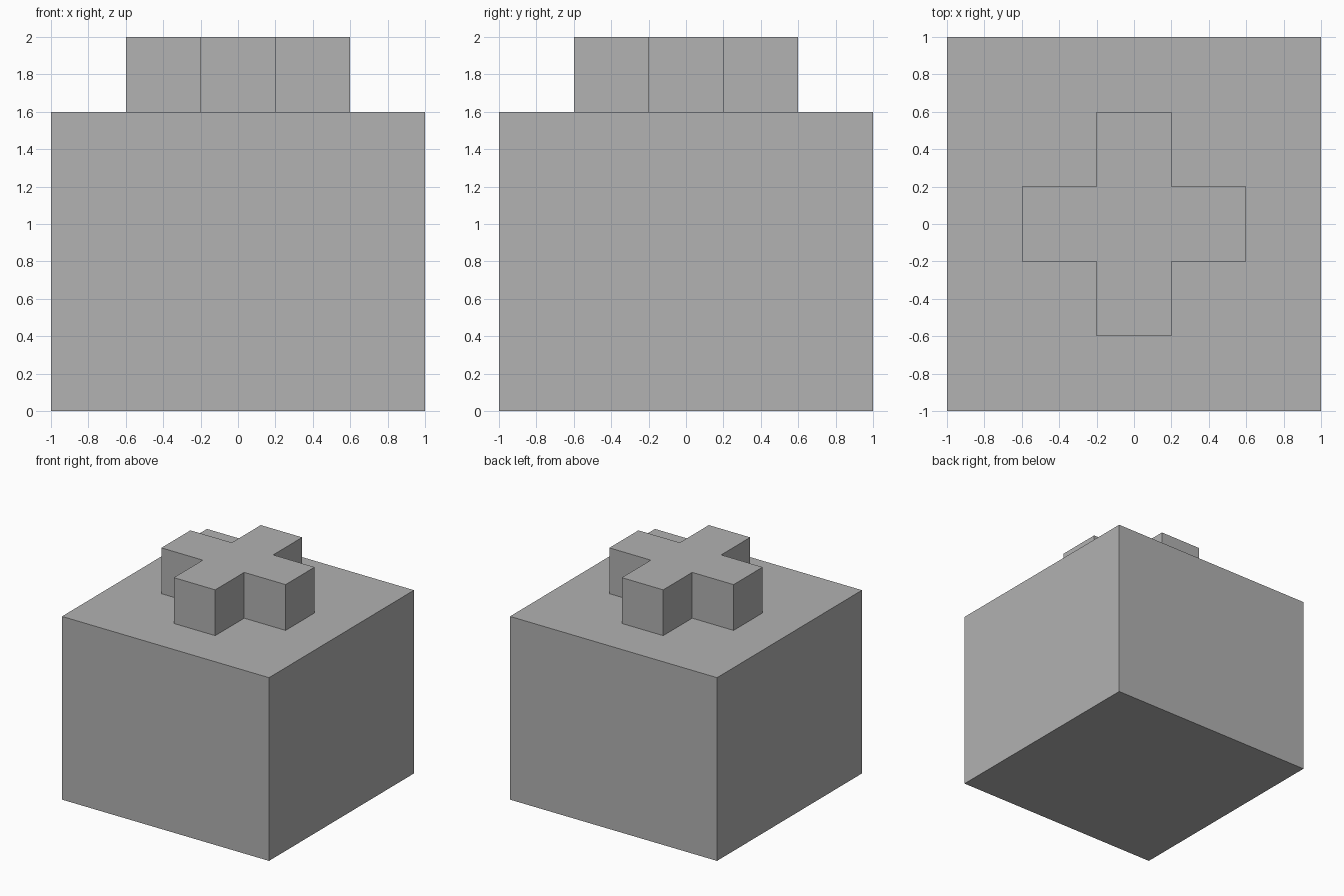
import bpy
import bmesh

# Remove the default cube
cube = bpy.data.objects.get("Cube")
if cube:
    bpy.data.objects.remove(cube, do_unlink=True)

# Single flat grey
grey = bpy.data.materials.new("plain_grey")
grey.use_nodes = True
colour = (0.445, 0.445, 0.445, 1.0)
grey.diffuse_color = colour
grey.node_tree.nodes["Principled BSDF"].inputs["Base Color"].default_value = colour


def prism(name, outline, bottom, top):
    """Extrude a counter-clockwise outline from bottom to top."""
    bm = bmesh.new()
    face = bm.faces.new([bm.verts.new((x, y, bottom)) for x, y in outline])
    result = bmesh.ops.extrude_face_region(bm, geom=[face], use_keep_orig=True)
    for v in result["geom"]:
        if isinstance(v, bmesh.types.BMVert):
            v.co.z = top
    bmesh.ops.recalc_face_normals(bm, faces=bm.faces)
    mesh = bpy.data.meshes.new(name)
    bm.to_mesh(mesh)
    bm.free()
    mesh.materials.append(grey)
    obj = bpy.data.objects.new(name, mesh)
    bpy.context.collection.objects.link(obj)
    return obj


def quarter_turns(points):
    """Repeat points around the centre in four quarter turns."""
    outline = []
    for _ in range(4):
        outline += points
        points = [(-y, x) for x, y in points]
    return outline


# Square block
prism("base_block", quarter_turns([(1, 1)]), 0, 1.6)

# Raised plus-shaped stud on top, one arm repeated four times
arm, half_width = 0.6, 0.2
prism("cross_stud",
      quarter_turns([(arm, -half_width), (arm, half_width), (half_width, half_width)]),
      1.6, 2.0)
